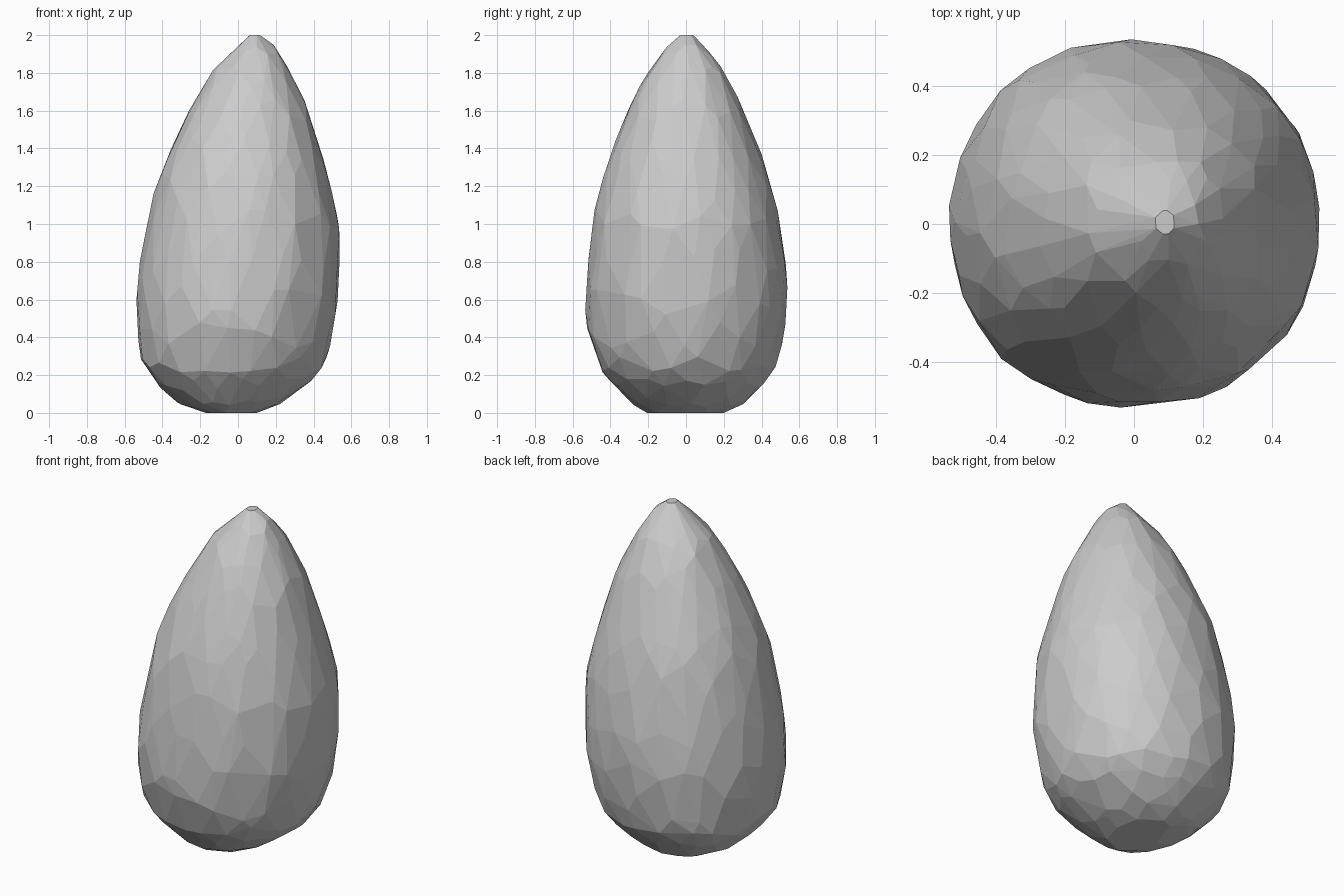
import bpy
import bmesh
import math
import random
from mathutils import Vector

random.seed(7)

default_cube = bpy.data.objects.get("Cube")
if default_cube:
    bpy.data.objects.remove(default_cube, do_unlink=True)

# Outline of the stone: height, left and right edge, front and back edge
PROFILE = [
    (0, -.17, .10, -.21, .20),
    (.05, -.32, .23, -.29, .31),
    (.15, -.43, .37, -.39, .41),
    (.25, -.51, .46, -.47, .48),
    (.4, -.53, .50, -.52, .52),
    (.6, -.54, .54, -.54, .54),
    (.8, -.52, .54, -.52, .53),
    (1, -.48, .54, -.5, .5),
    (1.2, -.44, .49, -.46, .46),
    (1.4, -.36, .44, -.39, .39),
    (1.6, -.26, .38, -.31, .31),
    (1.8, -.15, .28, -.21, .22),
    (1.94, 0, .2, -.1, .1),
    (2, .06, .12, -.03, .04),
]
LAST = len(PROFILE) - 1


def outline_at(position):
    """Blend neighbouring outline rows at a fractional row position."""
    position = max(0, min(LAST, position))
    row = min(int(position), LAST - 1)
    blend = position - row
    return [a + (b - a) * blend for a, b in zip(PROFILE[row], PROFILE[row + 1])]


def surface_point(position, angle):
    """Point on the slightly squared oval cross-section."""
    height, left, right, front, back = outline_at(position)
    bulge = 1 + 0.02 * math.sin(2 * angle) ** 2
    x = (left + right) / 2 + (right - left) / 2 * math.cos(angle) * bulge
    y = (front + back) / 2 + (back - front) / 2 * math.sin(angle) * bulge
    return Vector((x, y, height))


def make_material(name, colour):
    material = bpy.data.materials.new(name)
    material.use_nodes = True
    material.diffuse_color = colour
    shader = material.node_tree.nodes["Principled BSDF"]
    shader.inputs["Base Color"].default_value = colour
    return material


# Chipped flat face at the back of the tip
chip_origin = Vector((.08, .04, 2))
chip_normal = Vector((-.2, .75, .63)).normalized()

# Irregular points around the stone, wrapped into flat facets
bm = bmesh.new()
for row in range(LAST + 1):
    at_end = row in (0, LAST)
    sides = 8 if at_end else (12 if row == LAST - 1 else 22)
    for side in range(sides):
        angle = math.tau * (side + row % 2 / 2 + random.uniform(-.3, .3)) / sides
        shift = 0 if at_end else random.uniform(-.4, .4)
        point = surface_point(row + shift, angle)
        outside = (point - chip_origin).dot(chip_normal)
        if outside > 0 and not at_end:
            point -= chip_normal * outside
        bm.verts.new(point)

hull = bmesh.ops.convex_hull(bm, input=bm.verts[:])
unused = [v for v in bm.verts if not v.link_faces]
bmesh.ops.delete(bm, geom=unused, context="VERTS")
bmesh.ops.dissolve_limit(bm, angle_limit=math.radians(3),
                         verts=bm.verts[:], edges=bm.edges[:])
bmesh.ops.recalc_face_normals(bm, faces=bm.faces[:])

mesh = bpy.data.meshes.new("stone")
bm.to_mesh(mesh)
bm.free()
mesh.materials.append(make_material("stone grey", (.6, .6, .6, 1)))
stone = bpy.data.objects.new("stone", mesh)
bpy.context.collection.objects.link(stone)
